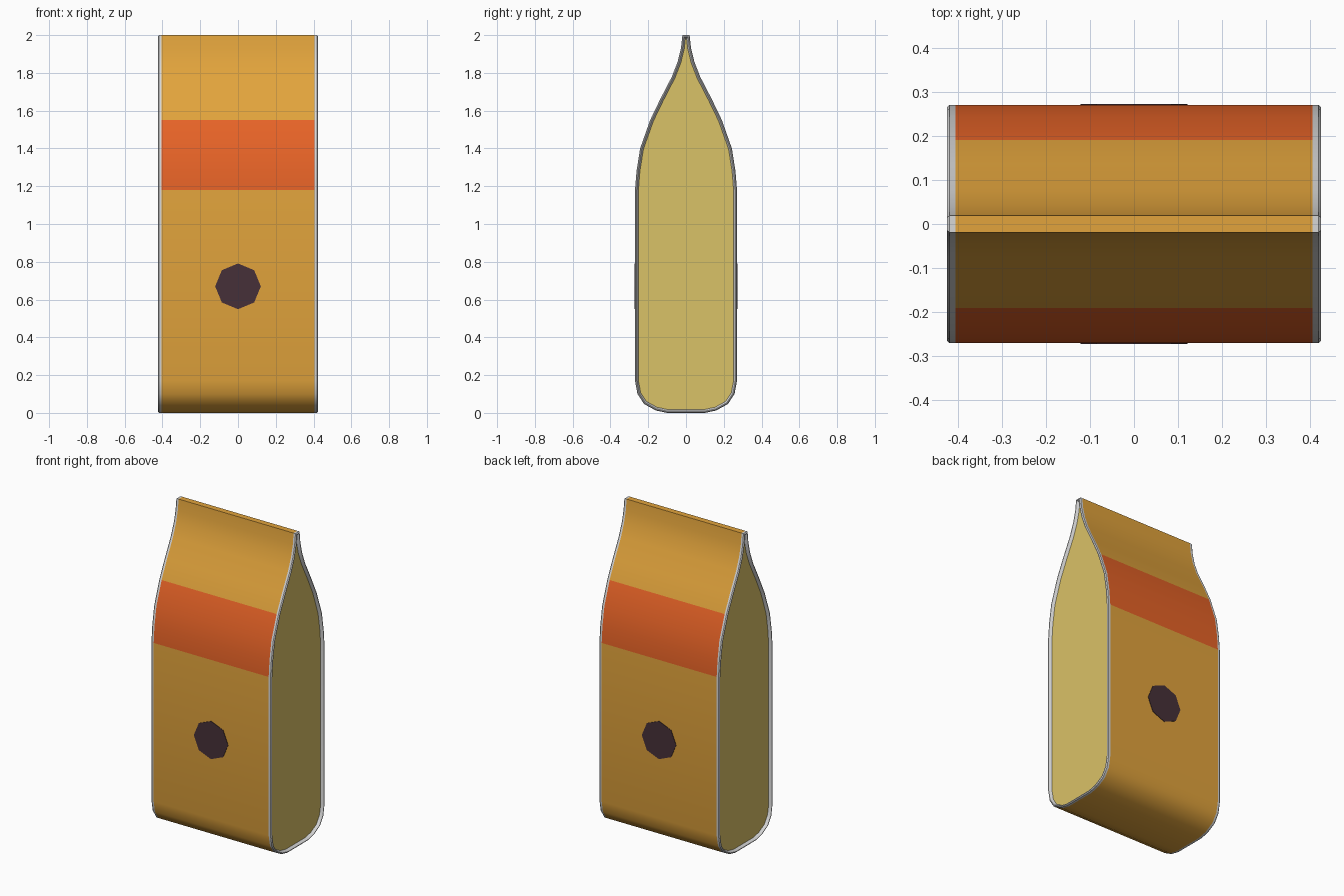
import bpy, bmesh, math
from mathutils import Vector, Matrix

if "Cube" in bpy.data.objects:
    bpy.data.objects.remove(bpy.data.objects["Cube"])


def material(name, rgb):
    m = bpy.data.materials.new(name)
    m.diffuse_color = (*rgb, 1.0)
    m.use_nodes = True
    m.node_tree.nodes["Principled BSDF"].inputs["Base Color"].default_value = m.diffuse_color
    return m


OCHRE = material("ochre", (0.76, 0.37, 0.045))
RED = material("orange red", (0.80, 0.125, 0.02))
CREAM = material("pale yellow", (0.70, 0.54, 0.135))
GREY = material("light grey", (0.68, 0.68, 0.68))
DARK = material("dark plum", (0.062, 0.03, 0.04))

# Half of the bag outline (y, z), bottom to top
HALF = [(0.10, 0.0), (0.16, 0.013), (0.222, 0.047), (0.257, 0.1), (0.27, 0.17),
        (0.27, 1.18), (0.262, 1.28), (0.243, 1.4), (0.19, 1.55), (0.137, 1.66),
        (0.075, 1.78), (0.044, 1.86), (0.027, 1.93), (0.019, 2.0)]
OUTLINE = [Vector(p) for p in HALF] + [Vector((-y, z)) for y, z in reversed(HALF)]
N = len(OUTLINE)


def inset(d):
    """Outline moved inwards by d, never crossing the centre line."""
    out = []
    for i, p in enumerate(OUTLINE):
        a = (p - OUTLINE[i - 1]).normalized()
        b = (OUTLINE[(i + 1) % N] - p).normalized()
        na, nb = Vector((a.y, -a.x)), Vector((b.y, -b.x))
        q = p - (na + nb) * d / (1 + na.dot(nb))
        side = 1 if p.x > 0 else -1
        out.append(Vector((side * max(side * q.x, 0.002), q.y)))
    return out


def finish(name, bm, mats, angle):
    me = bpy.data.meshes.new(name)
    bm.to_mesh(me)
    bm.free()
    for m in mats:
        me.materials.append(m)
    ob = bpy.data.objects.new(name, me)
    bpy.context.collection.objects.link(ob)
    bpy.ops.object.select_all(action='DESELECT')
    ob.select_set(True)
    bpy.context.view_layer.objects.active = ob
    bpy.ops.object.shade_smooth_by_angle(angle=math.radians(angle))
    return ob


def loft(sections):
    """Skin a list of (x, inset) sections; returns the bmesh and its rings."""
    bm = bmesh.new()
    rings = [[bm.verts.new((x, p.x, p.y)) for p in inset(d)] for x, d in sections]
    for r0, r1 in zip(rings, rings[1:]):
        for i in range(N):
            j = (i + 1) % N
            bm.faces.new((r0[i], r0[j], r1[j], r1[i]))
    return bm, rings


# Wrapper: sleeve with a coloured band
EDGE, END = 0.405, 0.424
bm, _ = loft([(EDGE, 0), (-EDGE, 0)])
for f in bm.faces:
    f.material_index = int(1.18 < f.calc_center_median().z < 1.55)
    if f.normal.dot(Vector((0, 0, 1))) is None:
        continue
bm.normal_update()
for f in bm.faces:
    c = f.calc_center_median()
    if f.normal.dot(c - Vector((0, 0, 0.9))) < 0:
        f.normal_flip()
finish("bag_sleeve", bm, [OCHRE, RED], 40)

# Side panels: raised rim around a recessed gusset
for side, label in ((1, "right"), (-1, "left")):
    bm, rings = loft([(side * x, d) for x, d in
                      ((EDGE, 0), (0.418, 0), (END, 0.005), (END, 0.009), (0.406, 0.018))])
    cap = bm.faces.new(rings[-1])
    cap.material_index = 1
    bm.normal_update()
    if cap.normal.x * side < 0:
        cap.normal_flip()
    bmesh.ops.recalc_face_normals(bm, faces=bm.faces)
    bm.normal_update()
    if cap.normal.x * side < 0:
        bmesh.ops.reverse_faces(bm, faces=bm.faces)
    finish(label + "_side_panel", bm, [GREY, CREAM], 35)

# Octagonal spots on front and back
for side, label in ((-1, "front"), (1, "back")):
    bm = bmesh.new()
    mat = Matrix.Translation((0, side * 0.27, 0.67)) @ Matrix.Rotation(math.pi / 2, 4, 'X')
    bmesh.ops.create_cone(bm, cap_ends=True, segments=8, radius1=0.121, radius2=0.121,
                          depth=0.005, matrix=mat)
    # put corners on the vertical and horizontal axes
    v = bm.verts[:][0].co
    turn = math.atan2(v.z - 0.67, v.x)
    bmesh.ops.rotate(bm, verts=bm.verts, cent=(0, side * 0.27, 0.67),
                     matrix=Matrix.Rotation(turn, 3, 'Y'))
    finish(label + "_spot", bm, [DARK], 30)
